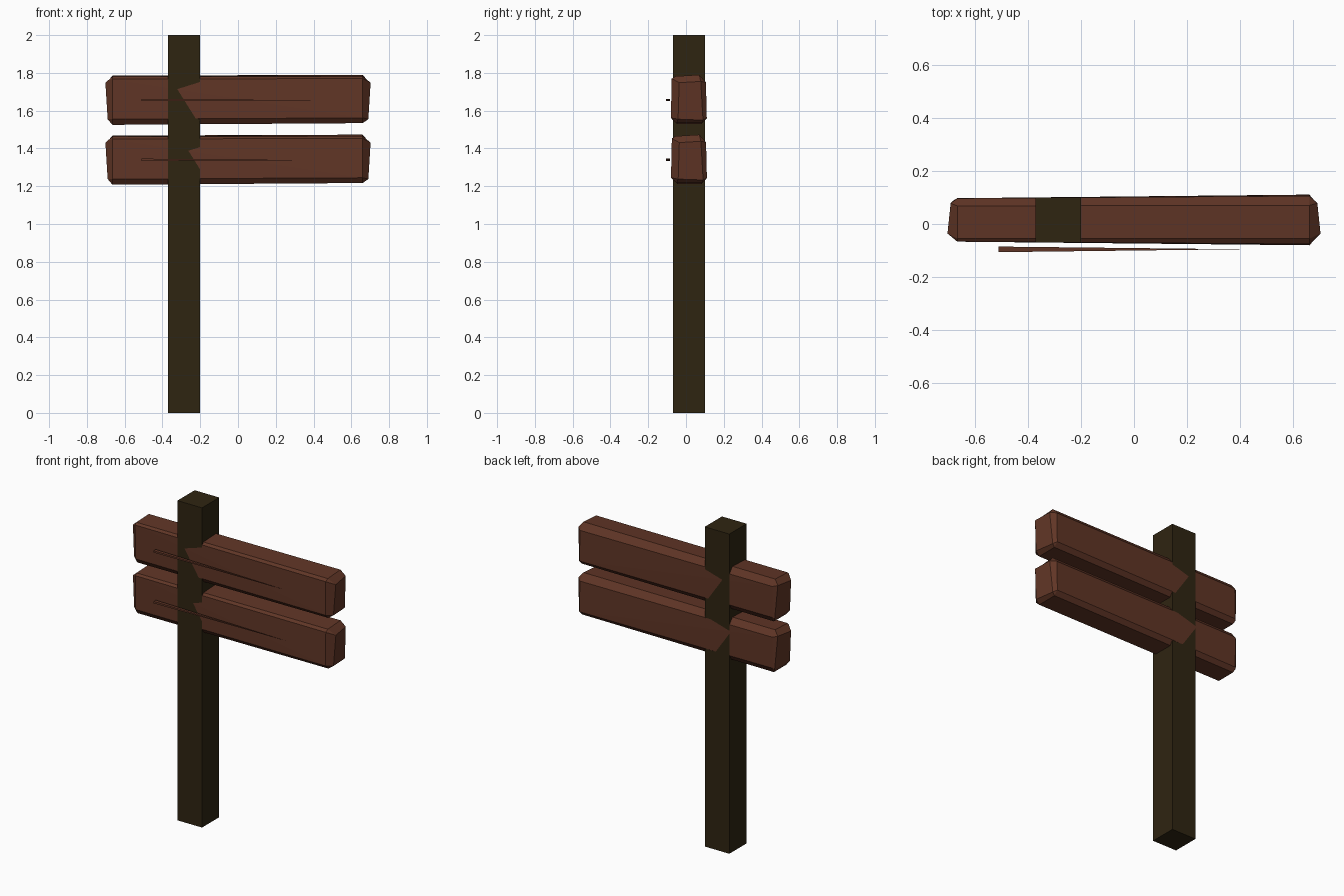
import bpy, bmesh

if "Cube" in bpy.data.objects:
    bpy.data.objects.remove(bpy.data.objects["Cube"])


def material(name, rgb):
    m = bpy.data.materials.new(name)
    m.diffuse_color = (*rgb, 1)
    m.use_nodes = True
    m.node_tree.nodes["Principled BSDF"].inputs["Base Color"].default_value = m.diffuse_color
    return m


plank_wood = material("reddish_brown_wood", (0.117, 0.036, 0.019))
post_wood = material("dark_wood", (0.028, 0.018, 0.0058))


def make_object(name, verts, faces, mat, location):
    bm = bmesh.new()
    vs = [bm.verts.new(v) for v in verts]
    for f in faces:
        bm.faces.new([vs[i] for i in f])
    bmesh.ops.recalc_face_normals(bm, faces=bm.faces)
    me = bpy.data.meshes.new(name)
    bm.to_mesh(me)
    bm.free()
    me.materials.append(mat)
    ob = bpy.data.objects.new(name, me)
    ob.location = location
    bpy.context.collection.objects.link(ob)
    return ob


def box(name, size, location, mat):
    x, y, z = (s / 2 for s in size)
    verts = [(a, b, c) for a in (-x, x) for b in (-y, y) for c in (-z, z)]
    faces = [(0, 1, 3, 2), (4, 6, 7, 5), (0, 4, 5, 1),
             (2, 3, 7, 6), (0, 2, 6, 4), (1, 5, 7, 3)]
    return make_object(name, verts, faces, mat, location)


# Eight-sided plank sections (y, z), starting at the top front edge
LEFT = [(-0.055, 0.12), (0.068, 0.125), (0.0965, 0.09), (0.095, -0.105),
        (0.08, -0.135), (-0.045, -0.135), (-0.065, -0.105), (-0.0665, 0.107)]
RIGHT = [(-0.055, 0.122), (0.07, 0.13), (0.1055, 0.09), (0.11, -0.10),
         (0.085, -0.126), (-0.05, -0.126), (-0.08, -0.098), (-0.0755, 0.11)]
# Smaller four-sided end caps (x distance, y, z)
CAP = [(0.702, -0.036, 0.088), (0.69, 0.078, 0.095),
       (0.677, 0.09, -0.11), (0.69, -0.042, -0.105)]


def plank(name, location):
    verts = [(-0.665, y, z) for y, z in LEFT] + [(0.66, y, z) for y, z in RIGHT]
    verts += [(-x, y, z) for x, y, z in CAP] + [(x, y, z) for x, y, z in CAP]
    faces = []
    # Long sides; the slightly twisted front and back are split diagonally
    for i in range(8):
        j = (i + 1) % 8
        if i == 2:
            faces += [(2, 3, 11), (2, 11, 10)]
        elif i == 6:
            faces += [(7, 6, 14), (7, 14, 15)]
        else:
            faces.append((i, j, j + 8, i + 8))
    # Chamfered ends
    for r, e in ((0, 16), (8, 20)):
        faces.append((e, e + 1, e + 2, e + 3))
        for k in range(4):
            a, b = r + 2 * k, r + 2 * k + 1
            n = e + (k + 1) % 4
            faces.append((a, b, n, e + k))
            faces.append((b, r + (2 * k + 2) % 8, n))
    return make_object(name, verts, faces, plank_wood, location)


def crack(name, z):
    # Long thin splinter tapering to a point
    verts = [(-0.51, y, h) for y, h in ((-0.106, -0.006), (-0.085, -0.006),
                                        (-0.085, 0.006), (-0.106, 0.006))]
    verts.append((0.40, -0.095, -0.002))
    faces = [(0, 1, 2, 3)] + [(i, (i + 1) % 4, 4) for i in range(4)]
    return make_object(name, verts, faces, plank_wood, (0, 0, z))


# Upright post
box("post", (0.17, 0.17, 2.0), (-0.285, 0.015, 1.0), post_wood)

# Two sign planks with a splinter line on each
for label, z, dy in (("upper", 1.66, 0.0), ("lower", 1.343, 0.0006)):
    plank(label + "_plank", (0, dy, z))
    crack(label + "_crack", z - 0.003)
